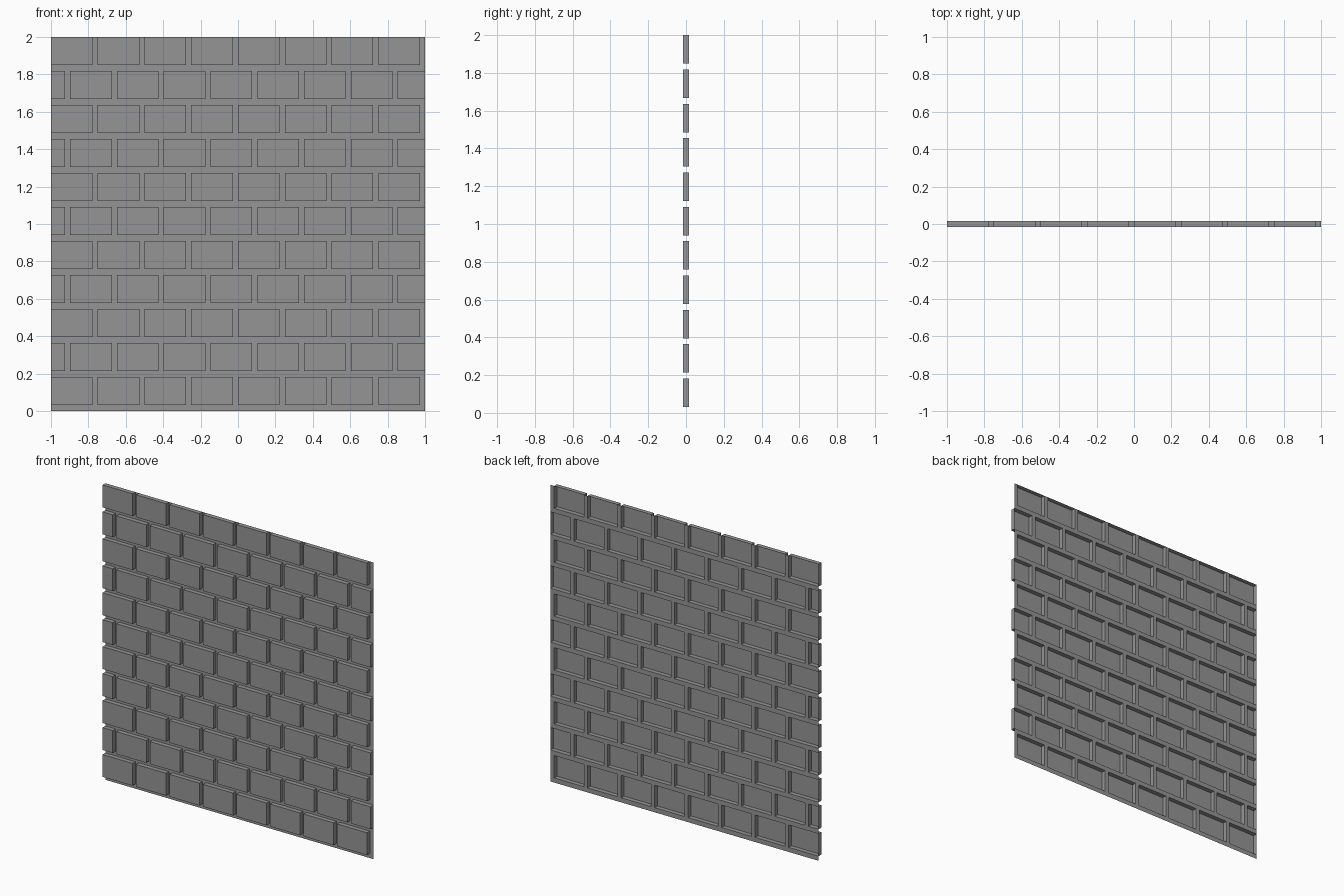
import bpy, bmesh

if "Cube" in bpy.data.objects:
    bpy.data.objects.remove(bpy.data.objects["Cube"])

ROWS, PERIOD, WIDTH, GAP = 11, 0.25, 0.223, 0.031
ROW_H = 2 / ROWS
FRONT, BACK = -0.015, 0.015

mat = bpy.data.materials.new("plain grey")
mat.diffuse_color = (0.3, 0.3, 0.3, 1)
mat.use_nodes = True
mat.node_tree.nodes["Principled BSDF"].inputs["Base Color"].default_value = mat.diffuse_color


def quad(bm, *pts):
    bm.faces.new([bm.verts.new(p) for p in pts])


def panel(bm, x0, x1, z0, z1, y):
    """Flat rectangle facing the front."""
    quad(bm, (x0, y, z0), (x1, y, z0), (x1, y, z1), (x0, y, z1))


def brick(bm, x0, x1, z0, z1):
    """Raised front face and four side walls, hollow at the back."""
    panel(bm, x0, x1, z0, z1, FRONT)
    ring = [(x0, z0), (x1, z0), (x1, z1), (x0, z1)]
    for (ax, az), (bx, bz) in zip(ring, ring[1:] + ring[:1]):
        quad(bm, (ax, FRONT, az), (ax, BACK, az), (bx, BACK, bz), (bx, FRONT, bz))


def finish(bm, name):
    bmesh.ops.remove_doubles(bm, verts=bm.verts, dist=1e-5)
    me = bpy.data.meshes.new(name)
    bm.to_mesh(me)
    bm.free()
    me.materials.append(mat)
    bpy.context.collection.objects.link(bpy.data.objects.new(name, me))


bricks, mortar = bmesh.new(), bmesh.new()
for r in range(ROWS):
    z0, z1 = r * ROW_H + GAP, (r + 1) * ROW_H
    # horizontal joint below the row
    panel(mortar, -1, 1, r * ROW_H, z0, BACK)
    # running bond: every second row is shifted, ends clipped to the panel
    start = -1.0 if r % 2 == 0 else -1.147
    for k in range(9):
        x = start + k * PERIOD
        a, b, c = (max(-1.0, min(1.0, v)) for v in (x, x + WIDTH, x + PERIOD))
        if b - a > 0.001:
            brick(bricks, a, b, z0, z1)
        if c - b > 0.001:
            panel(mortar, b, c, z0, z1, BACK)  # vertical joint

finish(bricks, "bricks")
finish(mortar, "mortar_sheet")
